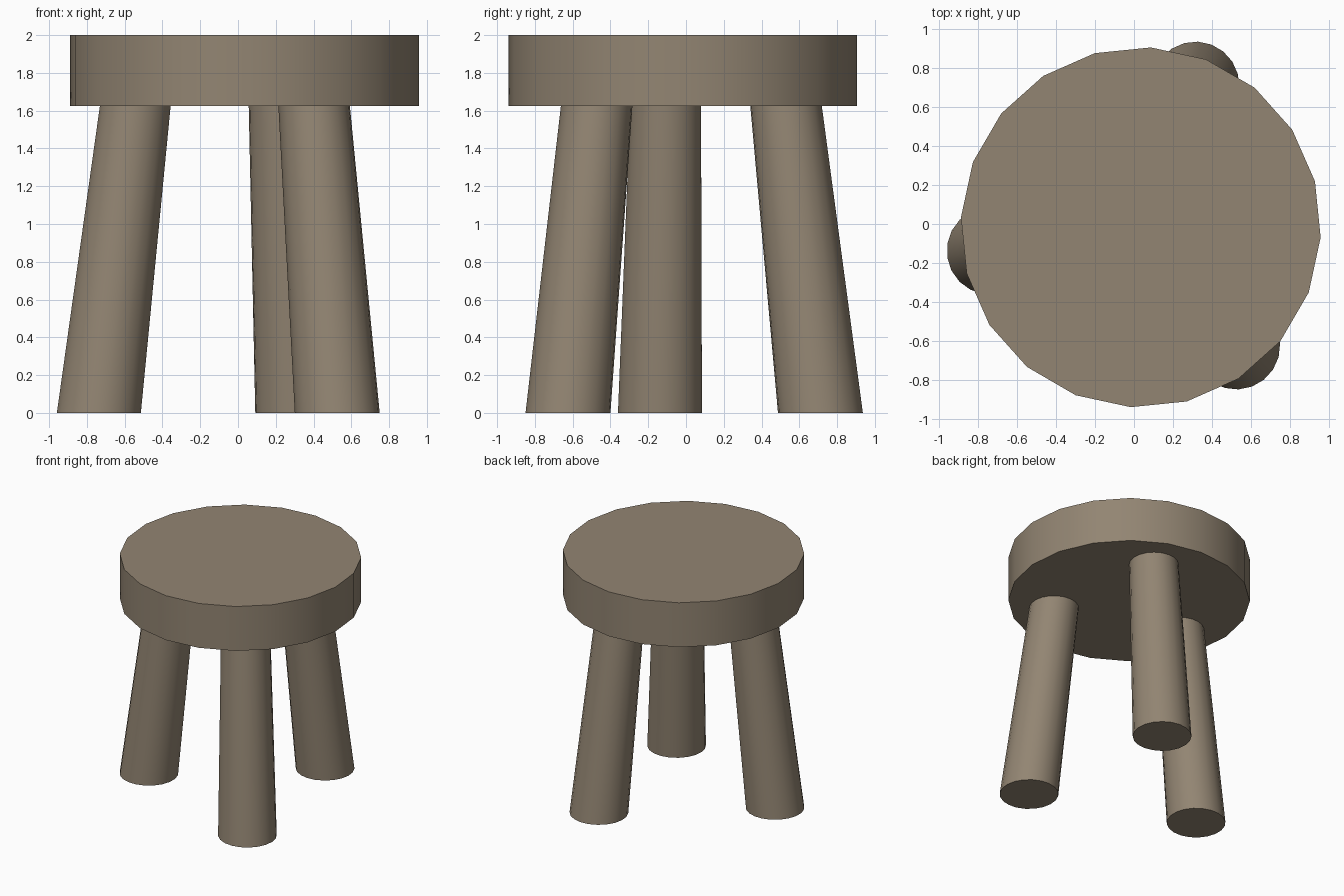
import bpy, bmesh
from math import cos, sin, pi, radians
from mathutils import Vector

if "Cube" in bpy.data.objects:
    bpy.data.objects.remove(bpy.data.objects["Cube"])

SIDES = 20
CENTRE = Vector((0.035, -0.017, 0))

wood = bpy.data.materials.new("wood")
wood.diffuse_color = (0.29, 0.235, 0.17, 1)
wood.use_nodes = True
wood.node_tree.nodes["Principled BSDF"].inputs["Base Color"].default_value = wood.diffuse_color


def loft(name, rings, turn):
    """Closed column through horizontal rings given as (centre, radius)."""
    bm = bmesh.new()
    loops = []
    for c, r in rings:
        loops.append([bm.verts.new(c + Vector((cos(turn + 2 * pi * i / SIDES) * r,
                                               sin(turn + 2 * pi * i / SIDES) * r, 0)))
                      for i in range(SIDES)])
    for low, high in zip(loops, loops[1:]):
        for i in range(SIDES):
            j = (i + 1) % SIDES
            bm.faces.new((low[i], low[j], high[j], high[i]))
    bm.faces.new(loops[0][::-1])
    bm.faces.new(loops[-1])
    mesh = bpy.data.meshes.new(name)
    bm.to_mesh(mesh)
    bm.free()
    mesh.materials.append(wood)
    obj = bpy.data.objects.new(name, mesh)
    bpy.context.collection.objects.link(obj)
    bpy.ops.object.select_all(action='DESELECT')
    obj.select_set(True)
    bpy.context.view_layer.objects.active = obj
    bpy.ops.object.shade_smooth_by_angle(angle=radians(30))


# Thick round seat
loft("seat", [(CENTRE + Vector((0, 0, 1.625)), 0.925),
              (CENTRE + Vector((0, 0, 2.0)), 0.925)], radians(-3.2))

# Three tapered, splayed legs with level feet, tucked slightly into the seat
for k, name in enumerate(("back_leg", "left_leg", "front_leg")):
    a = radians(68.9 + 120 * k)
    out = Vector((cos(a), sin(a), 0))
    foot = CENTRE + out * 0.781
    top = CENTRE + out * 0.583 + Vector((0, 0, 1.65))
    loft(name, [(foot, 0.225), (top, 0.189)], a)
